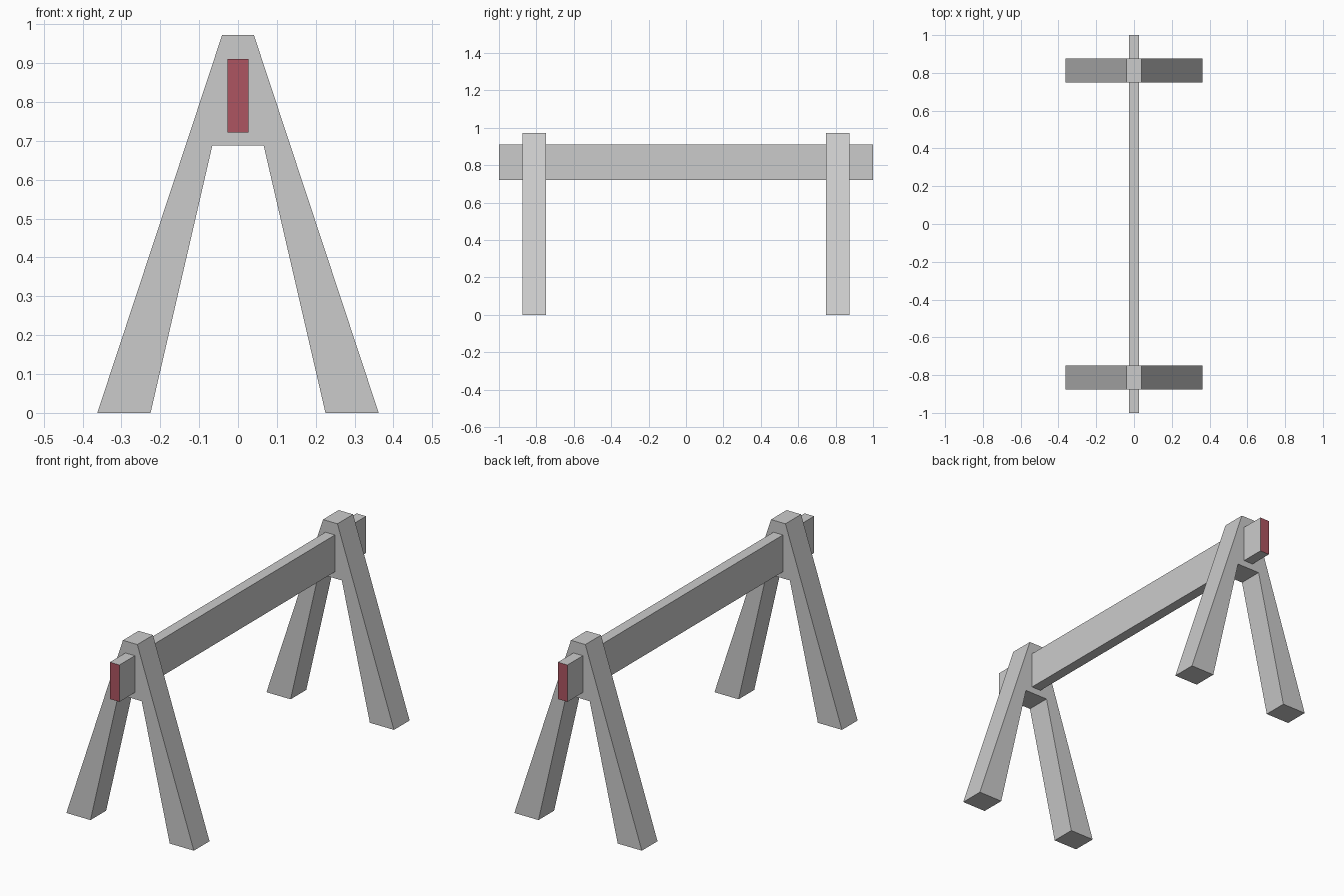
import bpy
import bmesh

if "Cube" in bpy.data.objects:
    bpy.data.objects.remove(bpy.data.objects["Cube"])


def extrude_profile(name, half_profile, y0, y1):
    """Mirror a half outline (x, z) about x = 0 and extrude it along y."""
    outline = half_profile + [(-x, z) for x, z in reversed(half_profile)]
    bm = bmesh.new()
    face = bm.faces.new([bm.verts.new((x, y0, z)) for x, z in outline])
    ext = bmesh.ops.extrude_face_region(bm, geom=[face], use_keep_orig=True)
    verts = [g for g in ext["geom"] if isinstance(g, bmesh.types.BMVert)]
    bmesh.ops.translate(bm, verts=verts, vec=(0, y1 - y0, 0))
    bmesh.ops.recalc_face_normals(bm, faces=bm.faces)
    mesh = bpy.data.meshes.new(name)
    bm.to_mesh(mesh)
    bm.free()
    obj = bpy.data.objects.new(name, mesh)
    bpy.context.collection.objects.link(obj)
    return obj


# A-shaped trestle frames at both ends
frame = [(0.066, 0.688), (0.225, 0.0), (0.362, 0.0), (0.041, 0.972)]
for name, y0, y1 in (("front_trestle", -0.875, -0.748),
                     ("back_trestle", 0.748, 0.875)):
    extrude_profile(name, frame, y0, y1)

# Long crossbeam passing through both frames
beam = extrude_profile("crossbeam", [(0.027, 0.722), (0.027, 0.911)], -1.0, 1.0)

# Red paint on the two beam ends
grey = bpy.data.materials.new("grey")
grey.diffuse_color = (0.8, 0.8, 0.8, 1)
grey.use_nodes = True
grey.node_tree.nodes["Principled BSDF"].inputs["Base Color"].default_value = grey.diffuse_color
red = bpy.data.materials.new("red_end")
red.diffuse_color = (0.42, 0.09, 0.12, 1)
red.use_nodes = True
red.node_tree.nodes["Principled BSDF"].inputs["Base Color"].default_value = red.diffuse_color
beam.data.materials.append(grey)
beam.data.materials.append(red)
for poly in beam.data.polygons:
    if abs(poly.normal.y) > 0.9:
        poly.material_index = 1
